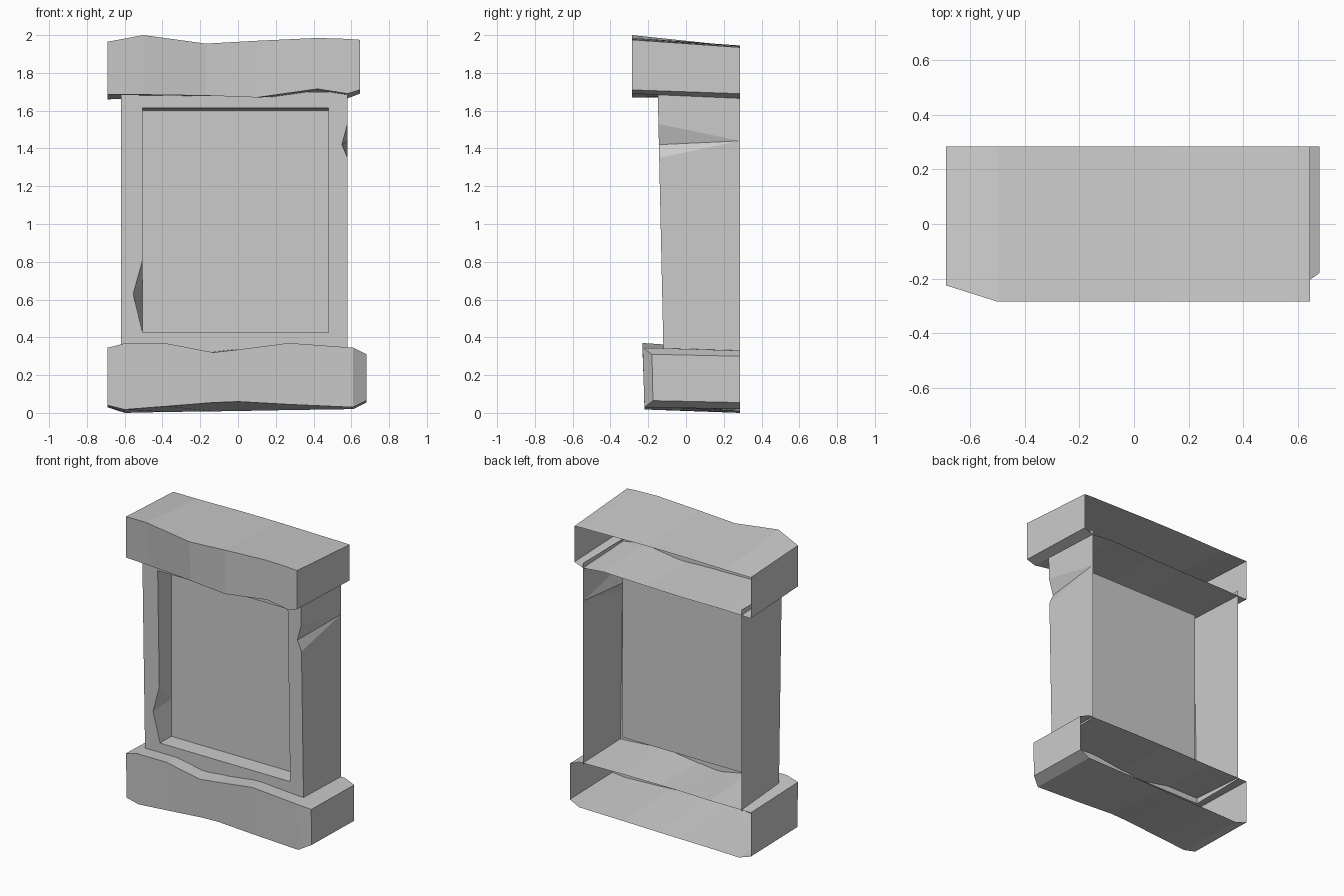
import bpy, bmesh

if "Cube" in bpy.data.objects:
    bpy.data.objects.remove(bpy.data.objects["Cube"])


def build(name, polys):
    """Make one flat-shaded object from polygons given as corner coordinates."""
    bm = bmesh.new()
    for poly in polys:
        bm.faces.new([bm.verts.new(p) for p in poly])
    bmesh.ops.remove_doubles(bm, verts=bm.verts, dist=0.0005)
    bmesh.ops.recalc_face_normals(bm, faces=bm.faces)
    mesh = bpy.data.meshes.new(name)
    bm.to_mesh(mesh)
    bm.free()
    obj = bpy.data.objects.new(name, mesh)
    bpy.context.collection.objects.link(obj)
    return obj


def slab(name, stations, back=0.285):
    """Rough stone block, open at the back, skinned through stations along x:
    (x, front y top, front y bottom, front z top, front z bottom, back z top, back z bottom)"""
    rings = [[(x, back, bt), (x, yt, ft), (x, yb, fb), (x, back, bb)]
             for x, yt, yb, ft, fb, bt, bb in stations]
    polys = [rings[0], rings[-1]]
    for a, b in zip(rings, rings[1:]):
        for i, j in ((0, 1), (1, 2), (2, 3), (3, 0)):
            if i == 3:
                continue  # back stays open
            polys.append([a[i], a[j], b[j], b[i]])
    return build(name, polys)


# Top cap stone
slab("top_slab", [
    (-0.69, -0.225, -0.225, 1.965, 1.685, 1.94, 1.66),
    (-0.50, -0.285, -0.24, 2.00, 1.685, 1.94, 1.665),
    (-0.17, -0.285, -0.265, 1.955, 1.68, 1.945, 1.665),
    (0.10, -0.285, -0.285, 1.97, 1.67, 1.945, 1.67),
    (0.42, -0.285, -0.285, 1.985, 1.715, 1.94, 1.68),
    (0.58, -0.285, -0.285, 1.98, 1.69, 1.938, 1.665),
    (0.645, -0.285, -0.285, 1.975, 1.71, 1.935, 1.69),
])

# Base stone
slab("bottom_slab", [
    (-0.69, -0.225, -0.22, 0.345, 0.04, 0.33, 0.03),
    (-0.60, -0.23, -0.22, 0.368, 0.018, 0.33, 0.0),
    (-0.38, -0.23, -0.22, 0.368, 0.035, 0.33, 0.005),
    (-0.13, -0.23, -0.22, 0.32, 0.055, 0.335, 0.008),
    (0.00, -0.23, -0.22, 0.335, 0.06, 0.335, 0.01),
    (0.27, -0.23, -0.22, 0.37, 0.045, 0.335, 0.015),
    (0.61, -0.23, -0.22, 0.345, 0.03, 0.33, 0.02),
    (0.68, -0.18, -0.175, 0.31, 0.065, 0.30, 0.055),
])

# Column with a recessed panel, a chipped right edge and a chipped recess edge
XL, XR, Z0, Z1, BACK = -0.62, 0.58, 0.32, 1.70, 0.285
IL, IR, P0, P1, PANEL = -0.505, 0.48, 0.425, 1.615, 0.0


def front(x, z):
    """Point on the slightly leaning front face."""
    return (x, -0.12 - 0.022 * (z - 0.35), z)


chip_out = [front(XR, 1.35), front(0.55, 1.42), front(XR, 1.53)]
chip_in = [front(IL, 0.81), front(-0.555, 0.63)]
out_end, in_end = (XR, BACK, 1.44), (IL, PANEL, 0.68)
bl, br, tl, tr = [front(x, z) for z in (P0, P1) for x in (IL, IR)]
pbl, pbr = (IL, PANEL, P0), (IR, PANEL, P0)
ptl, ptr = (IL, PANEL, P1 - 0.015), (IR, PANEL, P1 - 0.015)
polys = [
    # front stiles and rails
    [front(XL, Z0), front(IL, Z0), bl, chip_in[1], chip_in[0], tl, front(IL, Z1), front(XL, Z1)],
    [front(IR, Z0), front(XR, Z0), *chip_out, front(XR, Z1), front(IR, Z1), tr, br],
    [front(IL, Z0), front(IR, Z0), br, bl],
    [tl, tr, front(IR, Z1), front(IL, Z1)],
    # recess panel and its four walls
    [pbl, pbr, ptr, ptl, in_end],
    [bl, br, pbr, pbl],
    [tl, ptl, ptr, tr],
    [br, tr, ptr, pbr],
    [tl, chip_in[0], in_end, ptl],
    [chip_in[0], chip_in[1], in_end],
    [chip_in[1], bl, pbl, in_end],
    # outer sides
    [front(XL, Z0), front(XL, Z1), (XL, BACK, Z1), (XL, BACK, Z0)],
    [front(XR, Z0), (XR, BACK, Z0), out_end, chip_out[0]],
    [chip_out[0], out_end, chip_out[1]],
    [chip_out[1], out_end, chip_out[2]],
    [chip_out[2], out_end, (XR, BACK, Z1), front(XR, Z1)],
]
build("column_frame", polys)
